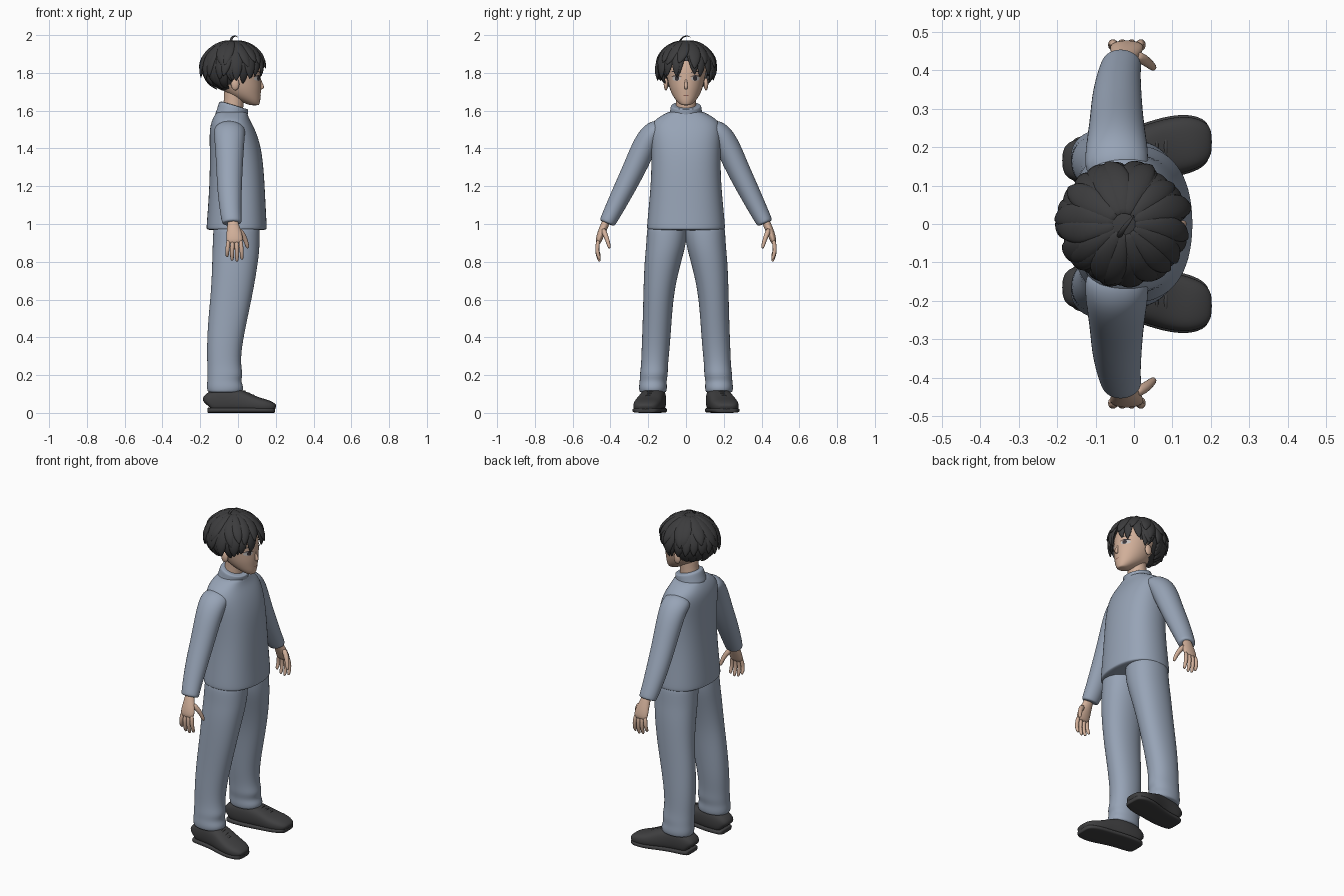
import bpy, bmesh, random
from math import sin, cos, pi, radians, copysign
from mathutils import Vector
from mathutils.bvhtree import BVHTree

random.seed(4)
cube = bpy.data.objects.get("Cube")
if cube:
    bpy.data.objects.remove(cube)


def material(name, r, g, b):
    m = bpy.data.materials.new(name)
    m.use_nodes = True
    m.diffuse_color = (r, g, b, 1)
    m.node_tree.nodes["Principled BSDF"].inputs["Base Color"].default_value = (r, g, b, 1)
    return m


CLOTH = material("grey blue cloth", .31, .37, .47)
SKIN = material("skin", .64, .43, .32)
HAIR = material("charcoal hair", .045, .045, .047)
SHOE = material("dark shoe leather", .05, .05, .052)
EYE_WHITE = material("eye white", .55, .53, .52)
DARK = material("eye dark", .04, .035, .04)
LIP = material("lip line", .28, .13, .1)

X, Y, Z = Vector((1, 0, 0)), Vector((0, 1, 0)), Vector((0, 0, 1))


def tube(bm, rings, n=16, ref=X, flat=False, power=1.0):
    """Skin rings (x, y, z, half width along ref, half depth) into a closed tube."""
    centres = [Vector(r[:3]) for r in rings]
    loops = []
    for i, r in enumerate(rings):
        t = Z if flat else (centres[min(i + 1, len(rings) - 1)] - centres[max(i - 1, 0)]).normalized()
        u = (ref - t * ref.dot(t)).normalized()
        v = t.cross(u)
        loop = []
        for k in range(n):
            c, s = cos(2 * pi * k / n), sin(2 * pi * k / n)
            c, s = (copysign(abs(q) ** power, q) for q in (c, s))
            loop.append(bm.verts.new(centres[i] + u * (r[3] * c) + v * (r[4] * s)))
        loops.append(loop)
    for a, b in zip(loops, loops[1:]):
        for k in range(n):
            bm.faces.new((a[k], a[(k + 1) % n], b[(k + 1) % n], b[k]))
    bm.faces.new(loops[0][::-1])
    bm.faces.new(loops[-1])


def finish(name, bm, mat, mirror=False, subdiv=2):
    bmesh.ops.recalc_face_normals(bm, faces=bm.faces)
    mesh = bpy.data.meshes.new(name)
    bm.to_mesh(mesh)
    bm.free()
    mesh.materials.append(mat)
    for p in mesh.polygons:
        p.use_smooth = True
    ob = bpy.data.objects.new(name, mesh)
    bpy.context.collection.objects.link(ob)
    if mirror:
        m = ob.modifiers.new("Mirror", "MIRROR")
        m.use_axis = (False, True, False)
        m.use_mirror_merge = False
    if subdiv:
        s = ob.modifiers.new("Smooth", "SUBSURF")
        s.levels = s.render_levels = subdiv
    return ob


def part(name, mat, rings, mirror=False, **kw):
    bm = bmesh.new()
    tube(bm, rings, **kw)
    return finish(name, bm, mat, mirror)


def ball(bm, centre, radii, segs=24):
    verts = bmesh.ops.create_uvsphere(bm, u_segments=segs, v_segments=segs // 2, radius=1)["verts"]
    for v in verts:
        v.co = Vector(centre) + Vector(a * b for a, b in zip(v.co, radii))


# Jacket: body, collar and sleeves
part("jacket_body", CLOTH, [
    (-.007, 0, .965, .158, .204), (-.007, 0, .975, .163, .211), (-.007, 0, 1.0, .162, .21),
    (-.006, 0, 1.1, .155, .2), (-.005, 0, 1.25, .147, .187), (-.012, 0, 1.4, .14, .187),
    (-.03, 0, 1.5, .124, .195), (-.038, 0, 1.55, .102, .175), (-.035, 0, 1.58, .088, .12),
    (-.03, 0, 1.6, .078, .085)], flat=True, power=.85)
part("jacket_collar", CLOTH, [
    (-.038, 0, 1.55, .095, .1), (-.033, 0, 1.58, .085, .088), (-.024, 0, 1.618, .083, .084),
    (-.022, 0, 1.627, .08, .081), (-.021, 0, 1.63, .07, .07)])
part("jacket_sleeves", CLOTH, [
    (-.045, .11, 1.505, .08, .05), (-.045, .17, 1.495, .085, .062), (-.045, .213, 1.43, .08, .068),
    (-.045, .27, 1.3, .071, .063), (-.045, .335, 1.17, .066, .057), (-.038, .395, 1.05, .056, .048),
    (-.032, .416, 1.01, .053, .044), (-.032, .419, 1.002, .048, .039)], mirror=True)

# Trousers, with soft folds above the hem
part("trouser_legs", CLOTH, [
    (-.07, .175, .105, .085, .066), (-.068, .175, .115, .096, .074), (-.068, .175, .14, .099, .076),
    (-.074, .174, .17, .09, .072), (-.068, .17, .205, .097, .076), (-.074, .167, .25, .09, .072),
    (-.073, .16, .35, .094, .076), (-.054, .152, .5, .106, .078), (-.03, .144, .65, .114, .083),
    (-.015, .123, .8, .124, .099), (-.01, .107, .88, .127, .106), (-.008, .1, .96, .126, .11),
    (-.008, .1, 1.02, .12, .1)], mirror=True, flat=True, power=.92)

# Shoes: heel to toe stations of x, y, height, half width
stations = [(-.163, .165, .08, .04), (-.155, .165, .105, .056), (-.11, .165, .132, .063),
            (-.04, .17, .138, .066), (.03, .186, .118, .069), (.09, .2, .086, .076),
            (.15, .212, .072, .072), (.185, .214, .055, .055), (.197, .214, .04, .035)]
part("shoe_uppers", SHOE, [(x, y, h / 2, w, h / 2) for x, y, h, w in stations],
     mirror=True, ref=Y, power=.7)
part("shoe_soles", SHOE, [(x, y, .014, w + .005, .014) for x, y, h, w in stations],
     mirror=True, ref=Y, power=.5)
bm = bmesh.new()
for i in range(4):
    x, z = .01 + .024 * i, .128 - .011 * i
    y = .18 + .006 * i
    tube(bm, [(x, y + d, z - abs(d) * .35, .006, .005) for d in (-.036, -.018, 0, .018, .036)], n=8)
finish("shoe_laces", bm, SHOE, mirror=True, subdiv=1)

# Hands: palm, four fingers and thumb
bm = bmesh.new()
tube(bm, [(-.03, .412, 1.04, .026, .022), (-.026, .432, .99, .031, .022), (-.02, .45, .95, .043, .021),
          (-.018, .462, .915, .045, .017), (-.018, .466, .895, .04, .012)])
for i in range(4):
    x, tip = -.05 + .021 * i, (.825, .805, .8, .81)[i]
    lean = (i - 1.5) * .005
    tube(bm, [(x, .462, .92, .012, .012), (x + lean / 2, .471, .88, .0125, .012),
              (x + lean, .469, (tip + .88) / 2, .0115, .011), (x + lean, .46, tip + .012, .0105, .01),
              (x + lean, .457, tip, .006, .006)], n=8)
tube(bm, [(.0, .44, .975, .016, .016), (.025, .428, .945, .017, .015), (.04, .416, .915, .013, .012),
          (.049, .408, .885, .012, .011), (.052, .404, .87, .006, .006)], n=8)
finish("hands", bm, SKIN, mirror=True, subdiv=1)

# Neck, head, nose and ears
part("neck", SKIN, [(-.035, 0, 1.56, .06, .06), (-.025, 0, 1.62, .054, .054),
                    (-.02, 0, 1.68, .054, .054), (-.02, 0, 1.74, .055, .055)])
head = part("head", SKIN, [
    (.088, 0, 1.628, .022, .02), (.08, 0, 1.635, .034, .034), (.058, 0, 1.655, .062, .055),
    (.03, 0, 1.685, .092, .076), (.014, 0, 1.725, .112, .092), (0, 0, 1.775, .123, .102),
    (-.01, 0, 1.83, .132, .115), (-.02, 0, 1.9, .115, .105), (-.025, 0, 1.94, .07, .07)], flat=True)
part("nose", SKIN, [(.115, 0, 1.77, .006, .006), (.122, 0, 1.745, .009, .008),
                    (.13, 0, 1.725, .011, .011), (.123, 0, 1.712, .01, .009)], n=8, flat=True)
bm = bmesh.new()
ball(bm, (-.015, .106, 1.74), (.022, .012, .033), 16)
finish("ears", bm, SKIN, mirror=True, subdiv=0)

# Painted face details, laid on the head surface as thin curved plates
bpy.context.view_layer.update()
skin_tree = BVHTree.FromObject(head, bpy.context.evaluated_depsgraph_get())


def plate(name, mat, y, z, ry, rz, lift, slope=0.0, arch=0.0, mirror=True):
    bm = bmesh.new()
    rows = []
    for radius in (0, .5, 1):
        row = []
        for k in range(20):
            dy, dz = radius * cos(k * pi / 10), radius * sin(k * pi / 10)
            py = y + ry * dy
            pz = z + rz * dz + slope * dy - arch * dy * dy
            hit = skin_tree.ray_cast(Vector((1, py, pz)), -X)[0]
            row.append(bm.verts.new((hit.x + lift, py, pz)))
        rows.append(row)
    for a, b in zip(rows, rows[1:]):
        for k in range(20):
            bm.faces.new((a[k], b[k], b[(k + 1) % 20], a[(k + 1) % 20]))
    bmesh.ops.remove_doubles(bm, verts=bm.verts, dist=.00001)
    finish(name, bm, mat, mirror, 0)


plate("eye_whites", EYE_WHITE, .05, 1.77, .023, .012, .002)
plate("irises", DARK, .048, 1.771, .011, .013, .004)
plate("upper_lashes", DARK, .051, 1.785, .027, .003, .005, arch=.006)
plate("eyebrows", HAIR, .052, 1.808, .026, .003, .004, slope=.003, arch=.005)
plate("mouth", LIP, 0, 1.681, .017, .0025, .003, mirror=False)

# Hair: an inner cap, open at the face, covered by tapering locks
bm = bmesh.new()
ball(bm, (-.03, 0, 1.835), (.15, .14, .137), 32)
open_faces = []
for f in bm.faces:
    c = f.calc_center_median()
    limit = 1.85 if c.x > .05 else 1.785 if c.x > -.04 else 1.7
    if c.z < limit:
        open_faces.append(f)
bmesh.ops.delete(bm, geom=open_faces, context="FACES")
finish("hair_cap", bm, HAIR, subdiv=0)


def lock(bm, azimuth, start, end, width, flick, sweep=0.0):
    rings = []
    steps = 6
    for i in range(steps + 1):
        t = i / steps
        a, p = radians(azimuth + sweep * t * t), radians(start + (end - start) * t)
        k = .97 + flick * t ** 3
        w = width * (.45 + 1.1 * t if t < .5 else 1.0 - 2.0 * (t - .5) ** 1.5 * .7)
        if i == steps:
            w = .002
        rings.append((-.025 + .163 * k * sin(p) * cos(a), .15 * k * sin(p) * sin(a),
                      1.83 + .142 * k * cos(p), w, min(.014, w * .5)))
    a = radians(azimuth + sweep / 2)
    tube(bm, rings, n=8, ref=Vector((-sin(a), cos(a), 0)))


def lock_row(name, angles, start, end, width, flick, sweep):
    bm = bmesh.new()
    for a in angles:
        lock(bm, a + random.uniform(-4, 4), start, end + random.uniform(-7, 7),
             width * random.uniform(.9, 1.15), flick + random.uniform(-.04, .04),
             sweep * random.uniform(-1, 1))
    finish(name, bm, HAIR, subdiv=1)


lock_row("hair_crown", range(0, 360, 24), 8, 88, .036, .12, 14)
lock_row("hair_middle", range(65, 300, 18), 25, 112, .036, .12, 12)
lock_row("hair_nape", range(112, 250, 15), 55, 143, .033, -.02, 8)
lock_row("hair_sides", (72, 88, 104, 256, 272, 288), 35, 124, .03, .06, 8)
lock_row("hair_fringe", (-62, -47, -33, -19, 17, 31, 46, 61), 12, 110, .03, .04, 10)
bm = bmesh.new()
for azimuth, end, sweep in ((-6, 114, -14), (7, 106, 12)):
    lock(bm, azimuth, 12, end, .022, .02, sweep)
finish("hair_centre_fringe", bm, HAIR, subdiv=1)
part("hair_stray_curl", HAIR, [
    (-.04, -.035, 1.96, .008, .005), (-.035, -.025, 1.983, .008, .005), (-.025, -.008, 1.994, .007, .004),
    (-.01, .01, 1.996, .005, .003), (.0, .024, 1.988, .001, .001)], n=8)
